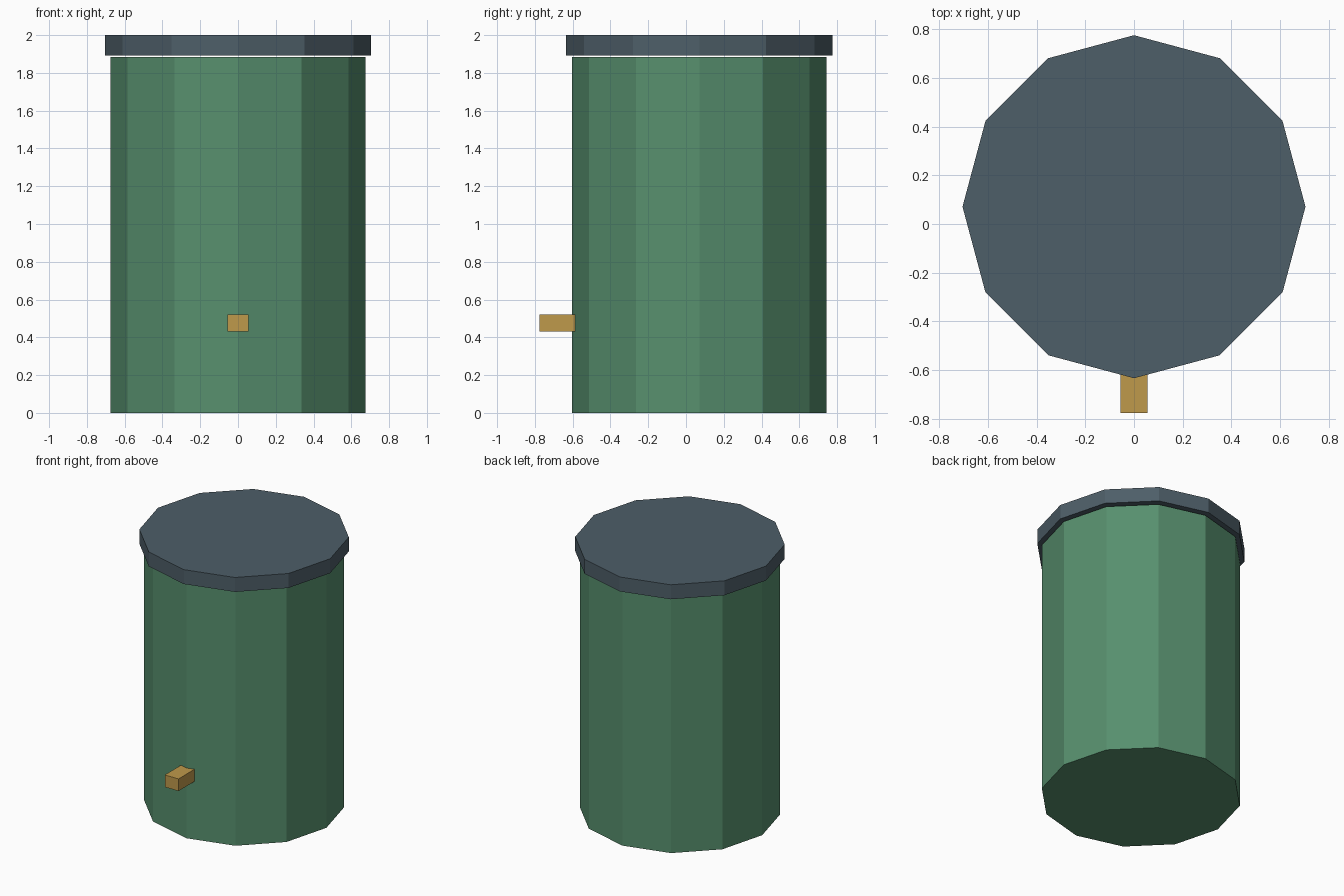
import bpy
import math

if "Cube" in bpy.data.objects:
    bpy.data.objects.remove(bpy.data.objects["Cube"])

CENTRE_Y = 0.071


def material(name, rgb):
    m = bpy.data.materials.new(name)
    m.diffuse_color = (*rgb, 1.0)
    m.use_nodes = True
    m.node_tree.nodes["Principled BSDF"].inputs["Base Color"].default_value = m.diffuse_color
    return m


def drum(name, radius, z0, z1, mat):
    # twelve-sided flat-shaded cylinder with a corner facing front
    bpy.ops.mesh.primitive_cylinder_add(
        vertices=12, radius=radius, depth=z1 - z0,
        location=(0, CENTRE_Y, (z0 + z1) / 2))
    ob = bpy.context.object
    ob.name = name
    ob.data.materials.append(mat)
    return ob


def box(name, lo, hi, mat):
    bpy.ops.mesh.primitive_cube_add(
        size=1, location=[(a + b) / 2 for a, b in zip(lo, hi)])
    ob = bpy.context.object
    ob.name = name
    ob.scale = [b - a for a, b in zip(lo, hi)]
    bpy.ops.object.transform_apply(location=False, rotation=False, scale=True)
    ob.data.materials.append(mat)
    return ob


green = material("barrel green", (0.095, 0.275, 0.155))
slate = material("slate grey", (0.075, 0.112, 0.138))
brass = material("brass", (0.52, 0.32, 0.07))

# Barrel body
drum("barrel_body", 0.674, 0.0, 1.884, green)

# Overhanging lid, floating just above the body
drum("barrel_lid", 0.705, 1.893, 2.0, slate)

# Spigot passing through the front corner
box("spigot", (-0.056, -0.776, 0.43), (0.056, -0.575, 0.52), brass)
